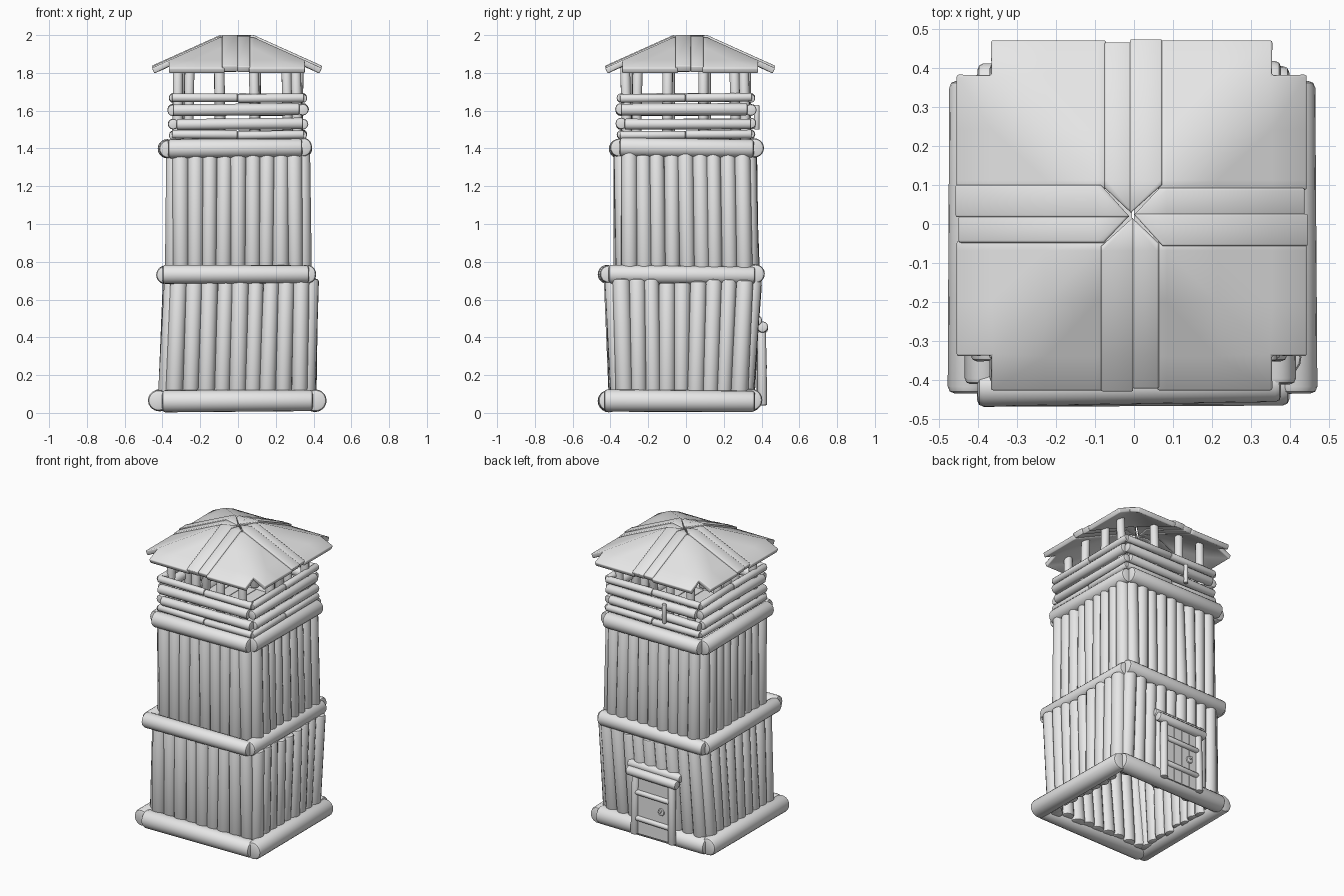
import bpy, bmesh, math, random
from mathutils import Vector, Matrix

random.seed(4)
cube = bpy.data.objects.get("Cube")
if cube:
    bpy.data.objects.remove(cube, do_unlink=True)

wood = bpy.data.materials.new("pale_grey")
wood.use_nodes = True
GREY = (0.8, 0.8, 0.8, 1)
wood.diffuse_color = GREY
wood.node_tree.nodes["Principled BSDF"].inputs["Base Color"].default_value = GREY

parts = []


def finish(name, bm):
    bmesh.ops.recalc_face_normals(bm, faces=bm.faces)
    mesh = bpy.data.meshes.new(name)
    bm.to_mesh(mesh)
    bm.free()
    mesh.materials.append(wood)
    obj = bpy.data.objects.new(name, mesh)
    bpy.context.collection.objects.link(obj)
    parts.append(obj)
    return obj


def log(bm, a, b, r1, r2=None, sides=16):
    """Tapered log between two points, with rounded rims."""
    a, b = Vector(a), Vector(b)
    d = b - a
    mat = Matrix.Translation((a + b) / 2) @ d.to_track_quat('Z', 'Y').to_matrix().to_4x4()
    tmp = bmesh.new()
    bmesh.ops.create_cone(tmp, cap_ends=True, segments=sides, radius1=r1,
                          radius2=r2 or r1, depth=d.length, matrix=mat)
    rims = [e for e in tmp.edges if any(len(f.verts) > 4 for f in e.link_faces)]
    bmesh.ops.bevel(tmp, geom=rims, offset=r1 * 0.3, segments=2, profile=0.5, affect='EDGES')
    mesh = bpy.data.meshes.new("scratch")
    tmp.to_mesh(mesh)
    tmp.free()
    bm.from_mesh(mesh)
    bpy.data.meshes.remove(mesh)


def box(bm, lo, hi):
    lo, hi = Vector(lo), Vector(hi)
    mat = Matrix.Translation((lo + hi) / 2) @ Matrix.Diagonal((*(hi - lo), 1))
    bmesh.ops.create_cube(bm, size=1, matrix=mat)


def at(k, u, d, z, centre=(0, 0)):
    """Point on side k (front, left, back, right): u along it, d outward."""
    p = Matrix.Rotation(k * math.pi / 2, 3, 'Z') @ Vector((u, -d, z))
    return p + Vector((*centre, 0))


def jit(s):
    return random.uniform(-s, s)


SIDES = ("front", "left", "back", "right")

# Vertical log walls, two storeys with open corners; each end is (half x, half y, centre, height)
for storey, n, r, low, high in (
        ("lower", 9, 0.045, (0.37, 0.335, (-0.008, -0.022), 0.04), (0.365, 0.37, (0.014, -0.016), 0.7)),
        ("upper", 9, 0.043, (0.342, 0.339, (0, 0.005), 0.725), (0.338, 0.336, (0, -0.004), 1.375))):
    for k, side in enumerate(SIDES):
        bm = bmesh.new()
        for i in range(n):
            t = (2 * i + 1) / n - 1
            ends = []
            for hx, hy, centre, z in (low, high):
                along, out = (hy, hx) if k % 2 else (hx, hy)
                ends.append(at(k, t * along + jit(0.005), out + jit(0.005), z + jit(0.012), centre))
            log(bm, *ends, r + jit(0.003), r - 0.002 + jit(0.003))
        finish(f"{storey}_{side}_wall", bm)

# Horizontal ring logs around base, middle and top
for name, centre, z, r, out_x, out_y, half in (
        ("base", (-0.002, -0.034), 0.066, 0.059, 0.414, 0.376, 0.4),
        ("middle", (-0.012, -0.022), 0.733, 0.05, 0.375, 0.39, 0.388),
        ("top", (-0.015, 0.004), 1.402, 0.051, 0.355, 0.36, 0.355)):
    for k, side in enumerate(SIDES):
        out = out_x if k % 2 else out_y
        bm = bmesh.new()
        log(bm, at(k, -half, out + jit(0.006), z + jit(0.006), centre),
            at(k, half, out + jit(0.006), z + jit(0.006), centre), r, r - 0.003, 20)
        finish(f"{name}_{side}_beam", bm)

# Railing rows, some made of two shorter logs
for k, side in enumerate(SIDES):
    bm = bmesh.new()
    for z, r, split, shift in ((1.472, 0.022, True, 0), (1.53, 0.029, False, 0.01),
                               (1.605, 0.031, False, -0.01), (1.668, 0.023, True, 0)):
        ends = [(-0.35, -0.003), (-0.003, 0.35)] if split else [(-0.335, 0.335)]
        for a, b in ends:
            log(bm, at(k, a + shift, 0.343, z + jit(0.004)),
                at(k, b + shift, 0.343, z + jit(0.004)), r, r + jit(0.002), 12)
    if side == "back":
        log(bm, at(k, 0.1, 0.375, 1.5), at(k, 0.1, 0.375, 1.63), 0.014, sides=10)
    finish(f"{side}_railing", bm)

# Lookout floor
bm = bmesh.new()
for i in range(8):
    x = -0.33 + i * 0.0825
    box(bm, (x, -0.33, 1.39), (x + 0.078, 0.33, 1.415))
finish("lookout_floor", bm)

# Roof posts: a corner post and two inner posts per side
bm = bmesh.new()
for k in range(4):
    for u, d, r in ((-0.315, 0.265, 0.028), (-0.1, 0.315, 0.029), (0.09, 0.315, 0.028)):
        log(bm, at(k, u + jit(0.012), d, 1.43),
            at(k, u + jit(0.012), d - 0.01, 1.86), r, r - 0.002, 12)
finish("roof_posts", bm)

# Roof: four notched corner panels and paired strips over the joints
RIM = 0.09
EAVE = 0.45
ROOF_CENTRE = (-0.006, 0.022)


def roof_z(m):
    return 1.988 - 0.45 * (m - RIM) if m > RIM else 1.972 + 0.016 * m / RIM


def roof_piece(name, k, faces, lift, thick):
    bm = bmesh.new()
    cache = {}
    for face in faces:
        for u, v in face:
            if (u, v) not in cache:
                z = roof_z(max(abs(u), abs(v))) + lift
                cache[u, v] = bm.verts.new(at(k, u, v, z, ROOF_CENTRE))
        bm.faces.new([cache[p] for p in face])
    obj = finish(name, bm)
    if obj.data.polygons[0].normal.z < 0:
        obj.data.flip_normals()
    shell = obj.modifiers.new("Thickness", 'SOLIDIFY')
    shell.thickness = thick
    shell.offset = -1
    soft = obj.modifiers.new("Soft edges", 'BEVEL')
    soft.width = 0.006
    soft.segments = 2
    soft.limit_method = 'ANGLE'
    soft.angle_limit = math.radians(50)


lines = (0.065, RIM, 0.22, 0.36, EAVE)
panel = []
for i in range(4):
    for j in range(4):
        if i == j == 3:
            continue
        a, b, c, d = lines[i], lines[i + 1], lines[j], lines[j + 1]
        if i == j:
            panel += [[(a, c), (b, c), (b, d)], [(a, c), (b, d), (a, d)]]
        else:
            panel.append([(a, c), (b, c), (b, d), (a, d)])

for k, side in enumerate(SIDES):
    roof_piece(f"roof_panel_{side}", k, panel, 0, 0.032)
    for s, word, w, lift, end, g in ((-1, "first", 0.078, 0.012, 0.452, -0.004),
                                     (1, "second", 0.07, 0.007, 0.445, 0)):
        strip = [[(s * g, 0.004), (s * w, w), (s * w, RIM), (s * g, RIM)],
                 [(s * g, RIM), (s * w, RIM), (s * w, end), (s * g, end)]]
        roof_piece(f"roof_{word}_strip_{side}", k, strip, lift, 0.035)

# Back door with frame, cross bars and lock
X = -0.04
bm = bmesh.new()
for i in range(4):
    x = X - 0.12 + i * 0.06
    box(bm, (x, 0.37, 0.045), (x + 0.057, 0.406, 0.43))
finish("door_planks", bm)

bm = bmesh.new()
for s in (-1, 1):
    log(bm, (X + s * 0.14, 0.405, 0.04), (X + s * 0.135, 0.4, 0.44), 0.026, 0.024, 12)
finish("door_posts", bm)

bm = bmesh.new()
log(bm, (X - 0.18, 0.405, 0.447), (X + 0.19, 0.405, 0.455), 0.03, sides=12)
log(bm, (X - 0.19, 0.375, 0.485), (X + 0.2, 0.375, 0.49), 0.028, sides=12)
finish("door_lintels", bm)

bm = bmesh.new()
for z in (0.145, 0.32):
    log(bm, (X - 0.125, 0.408, z), (X + 0.125, 0.408, z + 0.005), 0.017, sides=10)
finish("door_bars", bm)

bm = bmesh.new()
log(bm, (X - 0.06, 0.4, 0.235), (X - 0.06, 0.416, 0.235), 0.024)
log(bm, (X - 0.06, 0.41, 0.245), (X - 0.06, 0.43, 0.245), 0.01, sides=10)
finish("door_lock", bm)

# Smooth logs with crisp rims
bpy.ops.object.select_all(action='DESELECT')
for obj in parts:
    obj.select_set(True)
bpy.context.view_layer.objects.active = parts[0]
bpy.ops.object.shade_smooth_by_angle(angle=math.radians(40))
